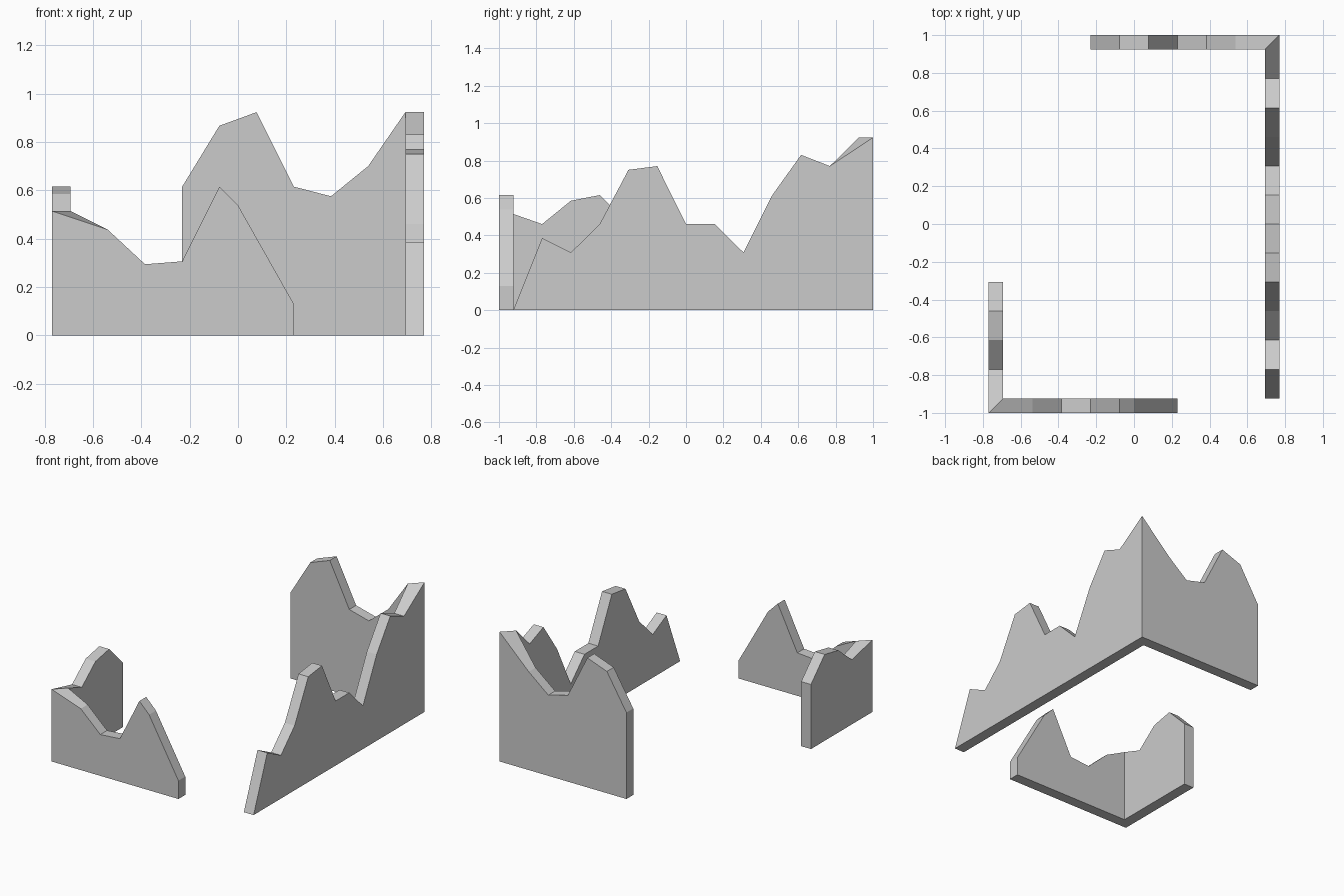
import bpy, bmesh

if "Cube" in bpy.data.objects:
    bpy.data.objects.remove(bpy.data.objects["Cube"])

U = 1 / 13           # grid unit: wall thickness
OX, OY = 10 * U, 1.0  # outer corner of the plan


def ruined_corner(name, side, x_wall, y_wall, corner_z):
    """L-shaped broken wall with mitred corner at side*(OX, OY).
    x_wall / y_wall: (position, height) along each arm, from corner to end."""
    bm = bmesh.new()
    corner = [(side * (OX - U), side * (OY - U)), (side * OX, side * OY)]

    def col(p, z):
        return bm.verts.new((p[0], p[1], z))

    c_top = [col(p, corner_z) for p in corner]
    c_bot = [col(p, 0) for p in corner]
    for along_x, prof in ((True, x_wall), (False, y_wall)):
        tops = [c_top]
        for pos, z in prof:
            if along_x:
                pts = [(pos, side * (OY - U)), (pos, side * OY)]
            else:
                pts = [(side * (OX - U), pos), (side * OX, pos)]
            tops.append([col(p, z) for p in pts])
        e_bot = [col(p, 0) for p in pts]
        # inner and outer faces
        for k in (0, 1):
            bm.faces.new([c_bot[k]] + [t[k] for t in tops] + [e_bot[k]])
        # broken top edge, end and underside
        for a, b in zip(tops, tops[1:]):
            bm.faces.new((a[0], a[1], b[1], b[0]))
        bm.faces.new((tops[-1][0], tops[-1][1], e_bot[1], e_bot[0]))
        bm.faces.new((c_bot[0], c_bot[1], e_bot[1], e_bot[0]))
    bmesh.ops.remove_doubles(bm, verts=bm.verts, dist=1e-5)
    bmesh.ops.recalc_face_normals(bm, faces=bm.faces)
    me = bpy.data.meshes.new(name)
    bm.to_mesh(me)
    bm.free()
    ob = bpy.data.objects.new(name, me)
    bpy.context.collection.objects.link(ob)
    return ob


def spaced(start, step, heights):
    return [((start + i * step) * U, z) for i, z in enumerate(heights)]


# Tall back-right wall corner
ruined_corner("back_wall_corner", 1,
              spaced(7, -2, [0.70, 0.575, 0.615, 0.923, 0.867, 0.615]),
              spaced(10, -2, [0.77, 0.83, 0.615, 0.308, 0.46, 0.46,
                              0.77, 0.75, 0.46, 0.308, 0.385, 0.0]),
              0.923)

# Low front-left wall corner
ruined_corner("front_wall_corner", -1,
              spaced(-7, 2, [0.437, 0.294, 0.306, 0.615])
              + [(0.0, 0.538), (3 * U, 0.13)],
              spaced(-10, 2, [0.46, 0.585, 0.615, 0.46]),
              0.514)
